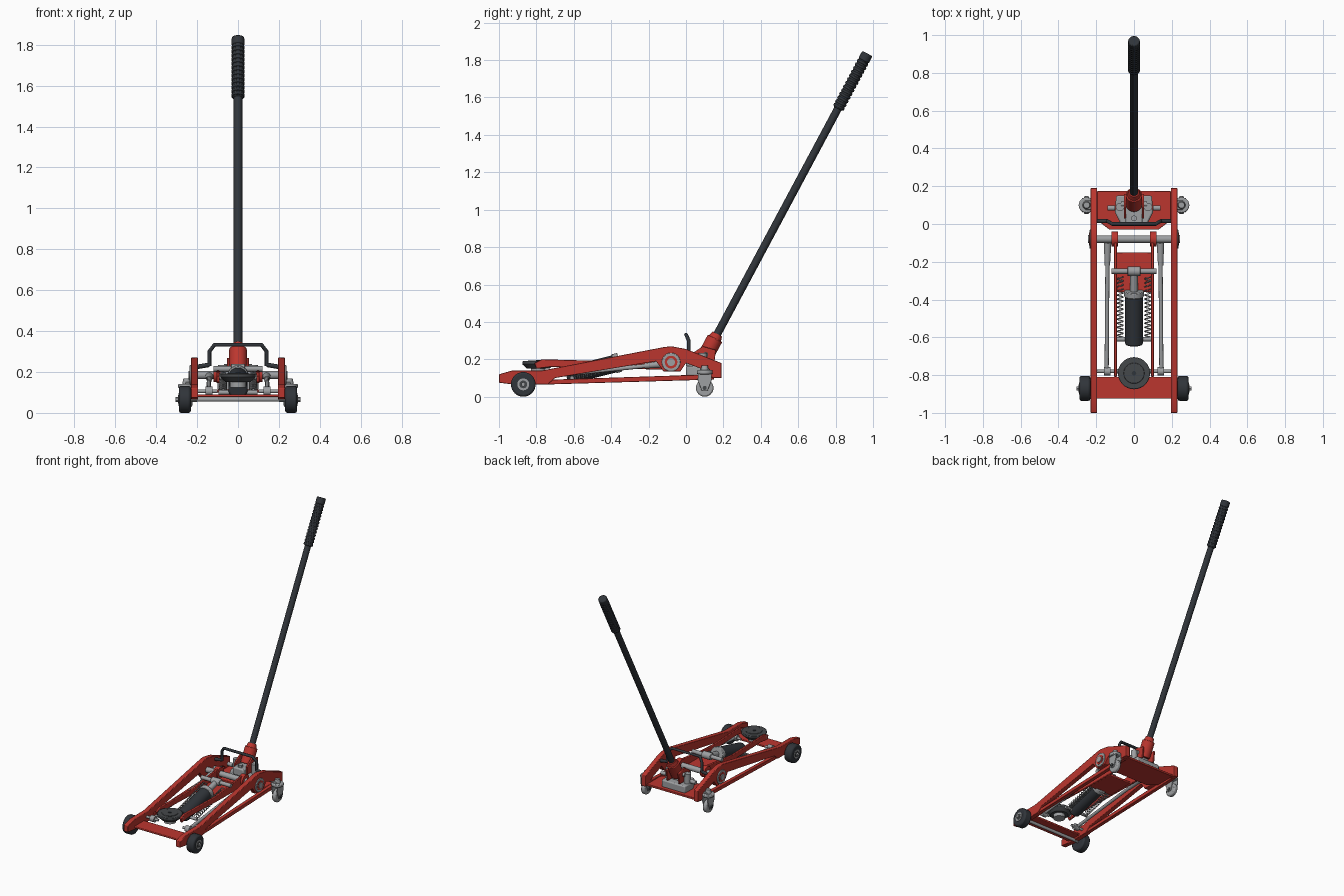
import bpy, bmesh, math
from mathutils import Vector

cube = bpy.data.objects.get("Cube")
if cube:
    bpy.data.objects.remove(cube, do_unlink=True)


def material(name, rgb):
    m = bpy.data.materials.new(name)
    m.use_nodes = True
    m.diffuse_color = (*rgb, 1)
    bsdf = next(n for n in m.node_tree.nodes if n.type == 'BSDF_PRINCIPLED')
    bsdf.inputs["Base Color"].default_value = (*rgb, 1)
    return m


RED = material("red paint", (0.50, 0.037, 0.028))
STEEL = material("grey steel", (0.34, 0.35, 0.36))
BLACK = material("black rubber", (0.030, 0.035, 0.042))
DARK = material("dark iron", (0.06, 0.065, 0.07))


def finish(name, bm, mat, bevel=0):
    bmesh.ops.recalc_face_normals(bm, faces=bm.faces)
    mesh = bpy.data.meshes.new(name)
    bm.to_mesh(mesh)
    bm.free()
    ob = bpy.data.objects.new(name, mesh)
    bpy.context.collection.objects.link(ob)
    mesh.materials.append(mat)
    if bevel:
        mod = ob.modifiers.new("edge", 'BEVEL')
        mod.width, mod.segments, mod.limit_method = bevel, 2, 'ANGLE'
    bpy.ops.object.select_all(action='DESELECT')
    ob.select_set(True)
    bpy.context.view_layer.objects.active = ob
    bpy.ops.object.shade_smooth_by_angle(angle=math.radians(35))
    return ob


def rod(name, p, q, r, mat, r2=None, bevel=0, sides=24):
    p, q = Vector(p), Vector(q)
    bm = bmesh.new()
    bmesh.ops.create_cone(bm, cap_ends=True, segments=sides, radius1=r,
                          radius2=r if r2 is None else r2, depth=(q - p).length)
    rot = (q - p).to_track_quat('Z', 'Y').to_matrix()
    for v in bm.verts:
        v.co = rot @ v.co + (p + q) / 2
    return finish(name, bm, mat, bevel)


def prism(name, outline, lo, hi, mat, axis=0, bevel=0.003):
    # Extrude an outline along x (yz points) or along z (xy points)
    bm = bmesh.new()
    put = (lambda a, b: (lo, a, b)) if axis == 0 else (lambda a, b: (a, b, lo))
    face = bm.faces.new([bm.verts.new(put(a, b)) for a, b in outline])
    step = Vector((hi - lo, 0, 0)) if axis == 0 else Vector((0, 0, hi - lo))
    new = bmesh.ops.extrude_face_region(bm, geom=[face])["geom"]
    bmesh.ops.translate(bm, vec=step, verts=[v for v in new if isinstance(v, bmesh.types.BMVert)])
    return finish(name, bm, mat, bevel)


def box(name, lo, hi, mat, bevel=0.004):
    outline = [(lo[0], lo[1]), (hi[0], lo[1]), (hi[0], hi[1]), (lo[0], hi[1])]
    return prism(name, outline, lo[2], hi[2], mat, axis=2, bevel=bevel)


def tube(name, points, r, mat, resolution=2):
    cu = bpy.data.curves.new(name, 'CURVE')
    cu.dimensions, cu.bevel_depth, cu.bevel_resolution = '3D', r, resolution
    cu.use_fill_caps = True
    sp = cu.splines.new('POLY')
    sp.points.add(len(points) - 1)
    for pt, co in zip(sp.points, points):
        pt.co = (*co, 1)
    ob = bpy.data.objects.new(name, cu)
    cu.materials.append(mat)
    bpy.context.collection.objects.link(ob)


BEAM = [(-1, .075), (-1, .12), (-.93, .14), (-.77, .14), (-.12, .265), (-.08, .27), (0, .255),
        (.19, .18), (.19, .1), (.14, .1), (.12, .135), (0, .18), (-.03, .135), (-.12, .135),
        (-.16, .19), (-.7, .1), (-.74, .065), (-.92, .065)]
RAIL = [(-.76, .065), (-.76, .09), (.15, .12), (.15, .092)]
ARM = [(-.04, .2), (-.1, .225), (-.4, .19), (-.77, .2), (-.81, .18), (-.8, .15), (-.72, .16),
       (-.4, .15), (-.1, .145), (-.04, .165)]

for s, side in ((1, "left"), (-1, "right")):
    # Side frame
    prism(f"{side}_side_beam", BEAM, s * .195, s * .23, RED)
    prism(f"{side}_lower_rail", RAIL, s * .198, s * .225, RED)
    # Lift arm
    prism(f"{side}_lift_arm", ARM, s * .09, s * .105, RED)
    rod(f"{side}_arm_boss", (s * .085, -.08, .19), (s * .12, -.08, .19), .04, RED)
    # Pivot bearing on the outside of the frame
    rod(f"{side}_pivot_washer", (s * .22, -.08, .185), (s * .236, -.08, .185), .05, STEEL, bevel=.003)
    rod(f"{side}_pivot_ring", (s * .23, -.08, .185), (s * .238, -.08, .185), .034, RED)
    rod(f"{side}_pivot_bolt", (s * .23, -.08, .185), (s * .243, -.08, .185), .021, STEEL)
    # Front wheel
    rod(f"{side}_front_tyre", (s * .231, -.87, .066), (s * .289, -.87, .066), .066, BLACK, bevel=.01, sides=32)
    rod(f"{side}_front_hub", (s * .28, -.87, .066), (s * .292, -.87, .066), .032, STEEL)
    rod(f"{side}_hub_recess", (s * .286, -.87, .066), (s * .294, -.87, .066), .021, DARK)
    rod(f"{side}_axle_nut", (s * .2, -.87, .066), (s * .305, -.87, .066), .012, STEEL, sides=6)
    # Rear caster
    rod(f"{side}_caster_wheel", (s * .236, .1, .047), (s * .266, .1, .047), .047, STEEL, bevel=.008)
    rod(f"{side}_caster_axle", (s * .222, .1, .047), (s * .284, .1, .047), .011, DARK)
    fork = [(.065, .13), (.135, .13), (.138, .09), (.115, .03), (.085, .03), (.062, .09)]
    for x in (.226, .27):
        prism(f"{side}_caster_fork", fork, s * x, s * (x + .006), STEEL, bevel=.002)
    rod(f"{side}_caster_crown", (s * .251, .1, .12), (s * .251, .1, .142), .042, STEEL, bevel=.006)
    rod(f"{side}_caster_swivel", (s * .251, .1, .14), (s * .251, .1, .168), .022, STEEL, r2=.016)
    box(f"{side}_caster_bracket", (min(s * .2, s * .26), .075, .14), (max(s * .2, s * .26), .125, .15), STEEL)
    # Levelling rod
    rod(f"{side}_tie_rod", (s * .14, -.12, .175), (s * .145, -.79, .105), .011, STEEL, sides=16)
    rod(f"{side}_tie_rod_sleeve", (s * .14, -.1, .177), (s * .141, -.22, .165), .02, STEEL, r2=.014)
    rod(f"{side}_tie_rod_eye", (s * .125, -.78, .106), (s * .16, -.78, .106), .022, STEEL)
    rod(f"{side}_tie_rod_pin", (s * .1, -.78, .106), (s * .2, -.78, .106), .009, STEEL)
    # Return spring
    turns, per = 15, 10
    coil = []
    for i in range(turns * per + 1):
        t, a = i / (turns * per), math.tau * i / per
        coil.append((s * .073 + .016 * math.cos(a), -.28 - .32 * t, .185 - .085 * t + .016 * math.sin(a)))
    tube(f"{side}_return_spring", coil, .0035, STEEL, 0)
    rod(f"{side}_spring_hook", (s * .04, -.61, .1), (s * .095, -.61, .1), .011, STEEL)
    # Pump side lugs and socket ears
    rod(f"{side}_pump_plunger", (s * .075, .09, .12), (s * .075, .09, .235), .022, STEEL)
    prism(f"{side}_socket_ear", [(.03, .17), (.03, .23), (.09, .27), (.16, .25), (.15, .17)],
          s * .042, s * .054, RED)
    rod(f"{side}_release_knob", (s * .1, .085, .18), (s * .14, .085, .18), .014, STEEL)

# Cross plates
box("front_cross_plate", (-.2, -.925, .077), (.2, -.81, .09), RED)
rod("front_axle", (-.23, -.87, .066), (.23, -.87, .066), .011, STEEL)
prism("rear_base_plate", [(-.195, .175), (.195, .175), (.195, .02), (.13, -.03), (-.13, -.03), (-.195, .02)],
      .1, .115, RED, axis=2)
rod("main_pivot_shaft", (-.23, -.08, .185), (.23, -.08, .185), .02, STEEL)
box("arm_bridge_plate", (-.095, -.36, .15), (.095, -.15, .165), RED)

# Ram and cylinder
rod("ram_cross_pin", (-.12, -.25, .215), (.12, -.25, .215), .014, STEEL)
rod("ram_yoke", (-.035, -.25, .215), (.035, -.25, .215), .025, STEEL, bevel=.004)
rod("ram_rod", (0, -.25, .212), (0, -.38, .178), .02, STEEL)
rod("cylinder_collar", (0, -.355, .184), (0, -.385, .176), .052, STEEL, bevel=.004)
rod("hydraulic_cylinder", (0, -.365, .18), (0, -.64, .112), .047, BLACK, bevel=.01, sides=32)

# Saddle
rod("saddle_post", (0, -.79, .125), (0, -.79, .165), .04, STEEL)
rod("saddle_dish", (0, -.79, .15), (0, -.79, .172), .06, DARK, r2=.084, sides=40)
rod("saddle_rim", (0, -.79, .172), (0, -.79, .19), .085, DARK, bevel=.004, sides=40)
rod("saddle_ring", (0, -.79, .188), (0, -.79, .194), .055, DARK, bevel=.003, sides=32)
rod("saddle_centre", (0, -.79, .192), (0, -.79, .197), .012, BLACK)
rod("saddle_pivot", (-.105, -.78, .175), (.105, -.78, .175), .012, STEEL)

# Pump block
prism("pump_base", [(-.095, .15), (.095, .15), (.1, .06), (.07, 0), (-.07, 0), (-.1, .06)],
      .11, .165, STEEL, axis=2, bevel=.008)
box("pump_block", (-.045, .0, .16), (.045, .1, .215), STEEL, bevel=.008)
rod("pump_valve", (0, .03, .21), (0, .03, .232), .016, STEEL, sides=6)
rod("socket_pin", (-.068, .105, .225), (.068, .105, .225), .014, STEEL)

# Handle and grip
base, top = Vector((0, .13, .265)), Vector((0, .97, 1.835))
at = lambda t: base.lerp(top, t)
rod("handle_socket", at(-.035), at(.03), .043, RED, bevel=.004)
rod("handle_socket_neck", at(.025), at(.045), .038, RED, r2=.028)
rod("handle_bar", at(0), at(.85), .021, BLACK)
rod("handle_grip", at(.812), at(1), .028, BLACK, bevel=.006)
for i in range(13):
    t = .815 + i * .0125
    rod("grip_ridge", at(t), at(t + .0075), .032, BLACK, bevel=.002)
rod("grip_end", at(.975), at(1), .031, BLACK, bevel=.006)

# Carry handle
tube("carry_handle", [(-.14, .015, .23), (-.14, .015, .3), (-.115, .0, .333), (.115, .0, .333),
                      (.14, .015, .3), (.14, .015, .23)], .01, BLACK)
for s in (1, -1):
    rod("carry_handle_mount", (s * .14, .015, .235), (s * .2, .015, .225), .011, BLACK)
